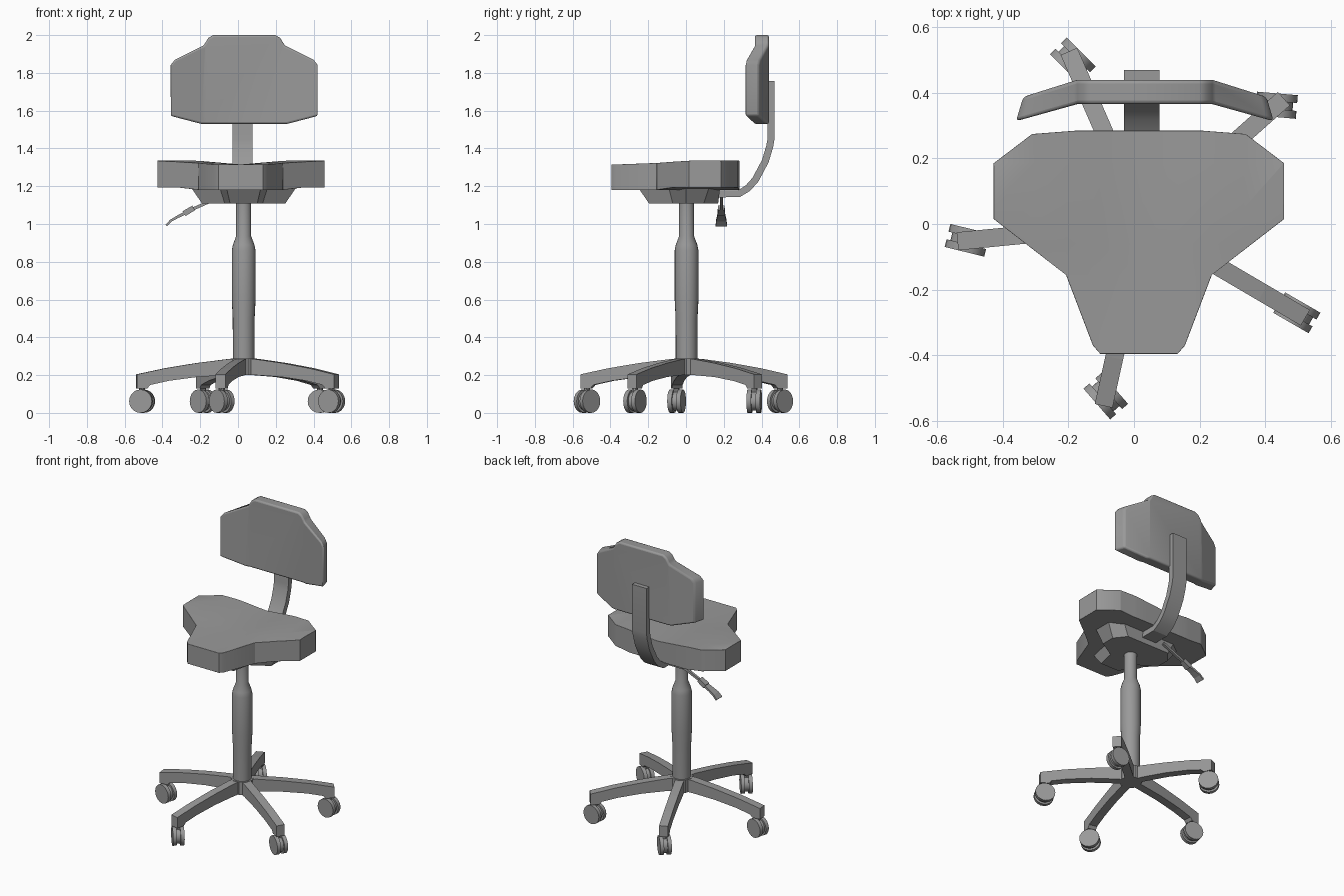
import bpy, bmesh, math
from mathutils import Matrix, Vector

if "Cube" in bpy.data.objects:
    bpy.data.objects.remove(bpy.data.objects["Cube"])

GREY = (0.32, 0.32, 0.32, 1)
grey = bpy.data.materials.new("Grey")
grey.use_nodes = True
grey.diffuse_color = GREY
grey.node_tree.nodes["Principled BSDF"].inputs["Base Color"].default_value = GREY

AXIS = Vector((0.03, 0.003, 0))


def finish(name, bm, smooth=None, bevel=0, segments=3):
    bmesh.ops.recalc_face_normals(bm, faces=bm.faces)
    mesh = bpy.data.meshes.new(name)
    bm.to_mesh(mesh)
    bm.free()
    mesh.materials.append(grey)
    ob = bpy.data.objects.new(name, mesh)
    bpy.context.collection.objects.link(ob)
    if bevel:
        mod = ob.modifiers.new("Rounded edges", "BEVEL")
        mod.width, mod.segments = bevel, segments
        mod.limit_method, mod.angle_limit = "ANGLE", math.radians(50)
    if smooth:
        bpy.ops.object.select_all(action="DESELECT")
        ob.select_set(True)
        bpy.context.view_layer.objects.active = ob
        bpy.ops.object.shade_smooth_by_angle(angle=math.radians(smooth))
    return ob


def mirrored(half):
    return half + [(-x, v) for x, v in reversed(half)]


def prism(outline, depth):
    """Extrude an XY outline upward from z = 0."""
    bm = bmesh.new()
    face = bm.faces.new([bm.verts.new((x, y, 0)) for x, y in outline])
    new = bmesh.ops.extrude_face_region(bm, geom=[face])["geom"]
    verts = [g for g in new if isinstance(g, bmesh.types.BMVert)]
    bmesh.ops.translate(bm, verts=verts, vec=(0, 0, depth))
    return bm


def cut(bm, axis, places):
    for p in places:
        co, no = Vector(), Vector()
        co[axis], no[axis] = p, 1
        geom = bm.verts[:] + bm.edges[:] + bm.faces[:]
        bmesh.ops.bisect_plane(bm, geom=geom, plane_co=co, plane_no=no)


def sweep(path, across):
    """Rectangular bar along XZ points: (x, z, width, thickness)."""
    bm = bmesh.new()
    rings = []
    for i, (x, z, w, t) in enumerate(path):
        a, b = path[max(i - 1, 0)], path[min(i + 1, len(path) - 1)]
        d = Vector((b[0] - a[0], 0, b[1] - a[1])).normalized()
        n, side = Vector((-d.z, 0, d.x)) * t / 2, Vector((0, w / 2, 0))
        c = Vector((x, across, z))
        rings.append([bm.verts.new(c + p) for p in (n + side, n - side, -n - side, -n + side)])
    for r, s in zip(rings, rings[1:]):
        for k in range(4):
            bm.faces.new((r[k], r[k - 1], s[k - 1], s[k]))
    bm.faces.new(rings[0])
    bm.faces.new(rings[-1])
    return bm


def lathe(name, profile, sides=24):
    bm = bmesh.new()
    rings = [[bm.verts.new(AXIS + Vector((r * math.cos(k * math.tau / sides),
              r * math.sin(k * math.tau / sides), z))) for k in range(sides)] for r, z in profile]
    for a, b in zip(rings, rings[1:]):
        for k in range(sides):
            bm.faces.new((a[k - 1], a[k], b[k], b[k - 1]))
    bm.faces.new(rings[0])
    bm.faces.new(rings[-1])
    return finish(name, bm, 25)


# Seat cushion: three-lobed outline with raised side wings
SEAT = mirrored([(0.118, -0.395), (0.14, -0.37), (0.222, -0.155), (0.442, 0.015),
                 (0.442, 0.185), (0.325, 0.274), (0.195, 0.284)])
bm = prism(SEAT, 0.135)
cut(bm, 0, (-0.32, -0.22, -0.12, 0, 0.12, 0.22, 0.32))
cut(bm, 1, (-0.155, -0.06, 0.05, 0.185))
for v in bm.verts:
    wing = min(abs(v.co.x) / 0.25, 1)
    rear = max(0, min((v.co.y + 0.3) / 0.35, 1))
    if v.co.z > 0.1:
        v.co.z += 0.022 * wing * rear
    elif abs(v.co.x) > 0.3:
        v.co.z += 0.012
bmesh.ops.translate(bm, verts=bm.verts, vec=(0.015, 0, 1.18))
finish("seat", bm, 40, 0.025)

# Support pan under the seat, tapering downward
PAN = mirrored([(0.09, -0.25), (0.125, -0.09), (0.275, 0.0), (0.275, 0.12), (0.2, 0.18)])
bm = prism(PAN, 0.08)
for v in bm.verts:
    if v.co.z < 0.01:
        v.co.x *= 0.8
        v.co.y = 0.17 if v.co.y > 0.15 else v.co.y * 0.78
bmesh.ops.translate(bm, verts=bm.verts, vec=(AXIS.x, 0, 1.108))
finish("seat_pan", bm)

# Backrest: upright panel with wings bent forward
BACK = mirrored([(0.225, 1.53), (0.37, 1.572), (0.37, 1.842), (0.35, 1.87),
                 (0.215, 1.945), (0.19, 1.985), (0.165, 2.0)])
bm = prism(BACK, 0.074)
cut(bm, 0, (-0.205, 0.205))
for v in bm.verts:
    x, z, y = v.co
    ramp = max(0, abs(x) - 0.205) / 0.165
    x += math.copysign(0.3 * (y - 0.074) * ramp, x)
    v.co = (x + 0.033, 0.365 + y - 0.052 * ramp, z)
finish("backrest", bm, 40, 0.018)

# Curved bar carrying the backrest
BAR = [(0.15, 1.16), (0.28, 1.16), (0.328, 1.19), (0.368, 1.235), (0.42, 1.333),
       (0.443, 1.41), (0.45, 1.45), (0.45, 1.756)]
bm = sweep([(y, z, 0.108, 0.037) for y, z in BAR], 0)
bmesh.ops.transform(bm, verts=bm.verts, matrix=Matrix.Translation((0.024, 0, 0)) @ Matrix.Rotation(math.pi / 2, 4, "Z"))
finish("backrest_bar", bm, 30)

# Height lever: rod, collar and flared paddle
LEVER = {
    "lever_rod": [(-0.08, 1.15, 0.016, 0.016), (-0.26, 1.07, 0.016, 0.016)],
    "lever_collar": [(-0.235, 1.085, 0.034, 0.028), (-0.285, 1.055, 0.04, 0.03)],
    "lever_paddle": [(-0.27, 1.062, 0.036, 0.016), (-0.32, 1.038, 0.045, 0.014),
                     (-0.355, 1.018, 0.055, 0.012), (-0.38, 0.992, 0.06, 0.012)],
}
for name, path in LEVER.items():
    finish(name, sweep(path, 0.187))

# Gas column
lathe("column", [(0.057, 0.21), (0.058, 0.5), (0.063, 0.6), (0.063, 0.86),
                 (0.057, 0.89), (0.04, 0.935), (0.04, 1.12)])
lathe("base_hub", [(0.07, 0.2), (0.07, 0.287)], 10)

# Five arched legs, each on a twin-wheel caster
LEG = [(0, 0.287), (0.09, 0.284), (0.25, 0.264), (0.42, 0.236), (0.57, 0.204),
       (0.57, 0.13), (0.515, 0.13), (0.5, 0.148), (0.4, 0.17), (0.25, 0.19), (0.09, 0.2), (0, 0.2)]
YAW = (-30, -5, -45, -14, -49)


def add_cylinder(bm, radius, depth, matrix, sides=20):
    bmesh.ops.create_cone(bm, cap_ends=True, segments=sides, radius1=radius,
                          radius2=radius, depth=depth, matrix=matrix)


for i, yaw in enumerate(YAW):
    angle = math.radians(72 * i - 30.4)
    turn = Matrix.Translation(AXIS) @ Matrix.Rotation(angle, 4, "Z")
    bm = prism(LEG, 0.055)
    upright = Matrix.Translation((0, 0.0275, 0)) @ Matrix.Rotation(math.pi / 2, 4, "X")
    bmesh.ops.transform(bm, verts=bm.verts, matrix=turn @ upright)
    finish(f"leg_{i + 1}", bm)

    spot = turn @ Vector((0.54, 0, 0.062))
    place = Matrix.Translation(spot) @ Matrix.Rotation(math.radians(yaw), 4, "Z")
    lay = Matrix.Rotation(math.pi / 2, 4, "X")
    bm = bmesh.new()
    for side in (-1, 1):
        add_cylinder(bm, 0.062, 0.024, place @ Matrix.Translation((0, side * 0.024, 0)) @ lay)
    add_cylinder(bm, 0.05, 0.03, place @ lay)
    add_cylinder(bm, 0.016, 0.09, place @ Matrix.Translation((0, 0, 0.06)), 8)
    finish(f"caster_{i + 1}", bm, 30)
